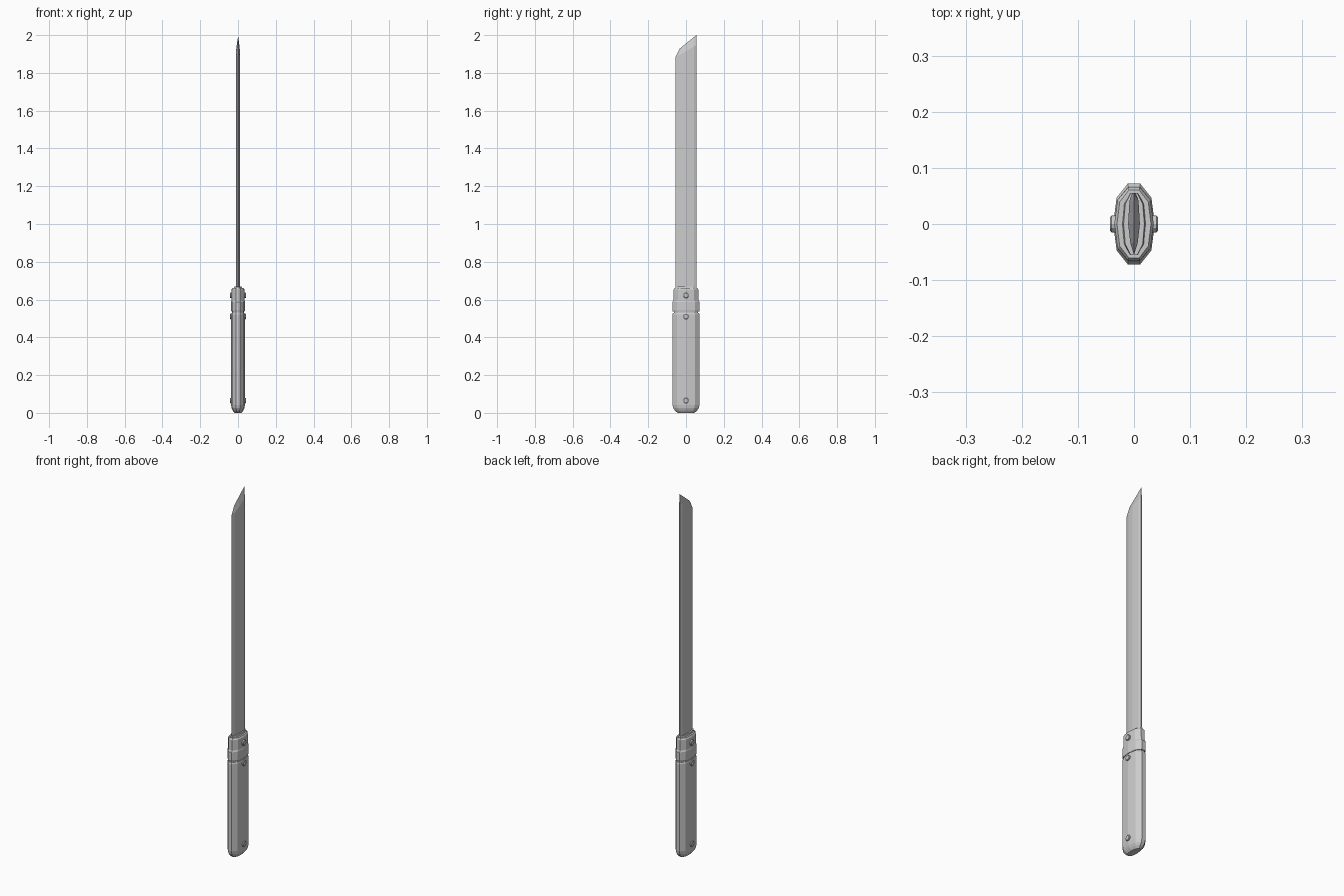
import bpy, bmesh, math
from mathutils import Matrix

if "Cube" in bpy.data.objects:
    bpy.data.objects.remove(bpy.data.objects["Cube"])


def loft(name, rings, cap_end=True):
    """Bridge matching rings of points into a closed solid."""
    bm = bmesh.new()
    loops = [[bm.verts.new(p) for p in ring] for ring in rings]
    n = len(loops[0])
    for a, b in zip(loops, loops[1:]):
        for i in range(n):
            j = (i + 1) % n
            bm.faces.new((a[i], a[j], b[j], b[i]))
    bm.faces.new(loops[0][::-1])
    if cap_end:
        bm.faces.new(loops[-1])
    bmesh.ops.remove_doubles(bm, verts=bm.verts, dist=1e-5)
    bmesh.ops.recalc_face_normals(bm, faces=bm.faces)
    me = bpy.data.meshes.new(name)
    bm.to_mesh(me)
    bm.free()
    ob = bpy.data.objects.new(name, me)
    bpy.context.collection.objects.link(ob)
    return ob


def mirrored(half):
    """Right half outline (y rising) plus its mirror image."""
    return half + [(-x, y) for x, y in reversed(half) if x > 0]


# Ten-sided grip outline shared by handle and collar
GRIP = mirrored([(.011, -.072), (.031, -.047), (.037, 0), (.031, .047), (.011, .072)])


def grip_part(name, levels):
    return loft(name, [[(x * sx, y * sy, z) for x, y in GRIP] for z, sx, sy in levels])


# Handle with rounded butt
grip_part("handle", [(0, .5, .62), (.012, .76, .82), (.025, .92, .94),
                     (.043, 1, 1), (.522, 1, 1), (.53, .94, .96)])
# Recessed groove between handle and collar
grip_part("groove_ring", [(.52, .86, .9), (.55, .86, .9)])
# Stepped collar
grip_part("collar", [(.537, .95, .97), (.543, 1, 1), (.588, 1, 1), (.595, .95, .93),
                     (.652, .95, .91), (.66, .82, .84)])
# Narrow seat around the blade root
grip_part("blade_seat", [(.65, .62, .77), (.669, .5, .77)])

# Blade: sharp edge at -y, thick body, narrow spine, slanted tip
BLADE = mirrored([(0, -.055), (.0065, -.034), (.0105, 0), (.008, .042), (.003, .055)])


def tip_z(y):
    if y < -.034:
        return 1.885 + (y + .055) / .021 * .043
    return 1.928 + (y + .034) / .089 * .072


shoulder = [(x, y, tip_z(y) - (.03 + .2 * (y + .055) if x else 0)) for x, y in BLADE]
loft("blade", [[(x, y, .64) for x, y in BLADE], shoulder,
               [(0, y, tip_z(y)) for x, y in BLADE]], cap_end=False)

# Rivets through both sides
for label, z in (("collar", .622), ("upper", .51), ("lower", .065)):
    for side, sx in (("right", 1), ("left", -1)):
        rings = [[(sx * x, r * math.cos(a), z + r * math.sin(a))
                  for a in [i * math.tau / 12 for i in range(12)]]
                 for x, r in ((.025, .015), (.040, .015), (.0425, .012))]
        loft(f"{label}_rivet_{side}", rings)
